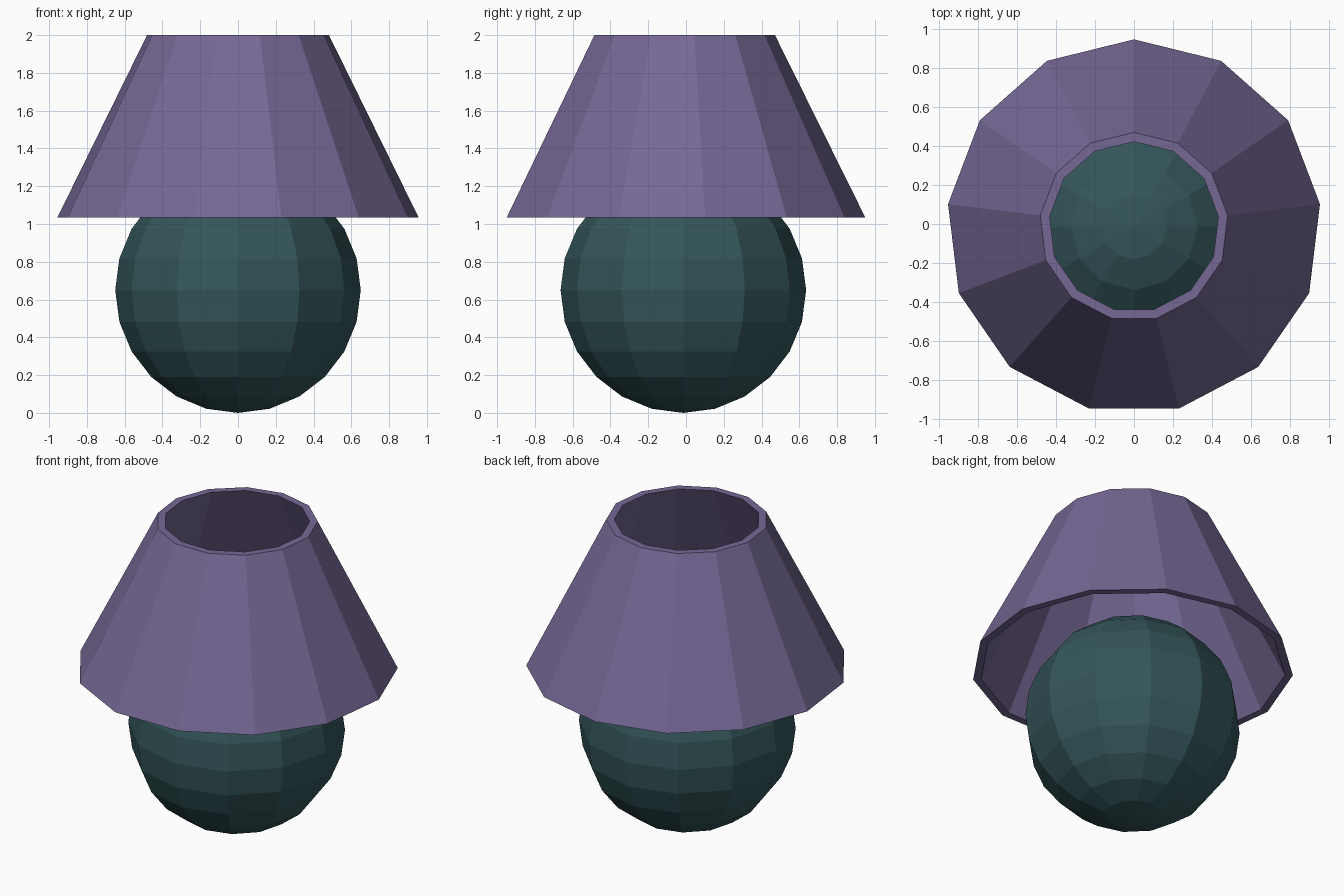
import bpy
import bmesh
import math

CENTRE_Y = -0.014  # evens out the odd-sided shade about y = 0


def make_material(name, colour):
    mat = bpy.data.materials.new(name)
    mat.use_nodes = True
    mat.diffuse_color = colour
    mat.node_tree.nodes["Principled BSDF"].inputs["Base Color"].default_value = colour
    return mat


def finish(name, bm, mat, location):
    bmesh.ops.recalc_face_normals(bm, faces=bm.faces)
    mesh = bpy.data.meshes.new(name)
    bm.to_mesh(mesh)
    bm.free()
    mesh.materials.append(mat)
    obj = bpy.data.objects.new(name, mesh)
    obj.location = location
    bpy.context.collection.objects.link(obj)
    return obj


def revolve_closed(profile, sides):
    """Spin a closed (radius, z) profile, with one corner pointing to +y."""
    bm = bmesh.new()
    rings = []
    for i in range(sides):
        a = math.pi / 2 + math.tau * i / sides
        rings.append([bm.verts.new((r * math.cos(a), r * math.sin(a), z)) for r, z in profile])
    n = len(profile)
    for i in range(sides):
        here, there = rings[i], rings[(i + 1) % sides]
        for j in range(n):
            k = (j + 1) % n
            bm.faces.new((here[j], there[j], there[k], here[k]))
    return bm


cube = bpy.data.objects.get("Cube")
if cube:
    bpy.data.objects.remove(cube, do_unlink=True)

purple = make_material("muted purple", (0.18, 0.138, 0.30, 1))
teal = make_material("dark teal", (0.034, 0.092, 0.102, 1))

# Round faceted lamp base
bm = bmesh.new()
bmesh.ops.create_uvsphere(bm, u_segments=12, v_segments=12, radius=0.65)
finish("lamp_base", bm, teal, (0, CENTRE_Y, 0.65))

# Hollow thirteen-sided shade, open at both ends
wall = [(0.963, 1.035), (0.485, 2.0), (0.437, 2.0), (0.915, 1.035)]
finish("lamp_shade", revolve_closed(wall, 13), purple, (0, CENTRE_Y, 0))
